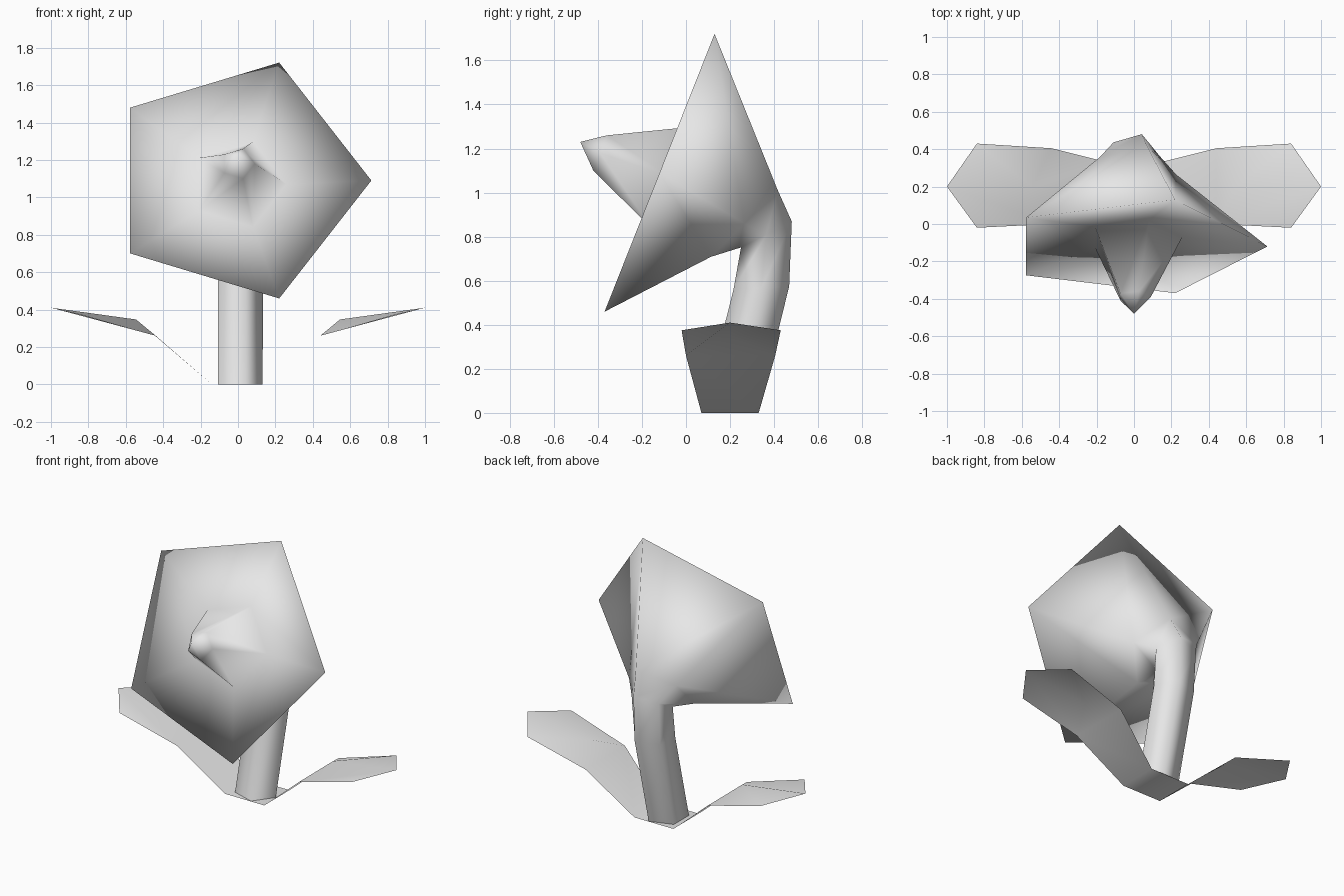
import bpy
import bmesh
from math import sin, cos, radians, tau

cube = bpy.data.objects.get("Cube")
if cube:
    bpy.data.objects.remove(cube, do_unlink=True)

SIDES = 5

# One plain grey for everything
grey = bpy.data.materials.new("plain_grey")
grey.use_nodes = True
colour = (0.8, 0.8, 0.8, 1.0)
grey.diffuse_color = colour
grey.node_tree.nodes["Principled BSDF"].inputs["Base Color"].default_value = colour


def finish(name, bm):
    """Turn a bmesh into a smooth shaded object."""
    mesh = bpy.data.meshes.new(name)
    for face in bm.faces:
        face.smooth = True
    bm.to_mesh(mesh)
    bm.free()
    mesh.materials.append(grey)
    obj = bpy.data.objects.new(name, mesh)
    bpy.context.collection.objects.link(obj)
    return obj


def ring(bm, y, z, radius, tilt):
    """Five-sided ring whose rear side is lifted by the tilt in degrees."""
    t = radians(tilt)
    verts = []
    for i in range(SIDES):
        a = tau * i / SIDES
        s = radius * sin(a)
        verts.append(bm.verts.new((radius * cos(a), y + s * cos(t), z + s * sin(t))))
    return verts


# Stem, bell, inner floor and pistil as one continuous tube: y, z, radius, tilt
sections = [
    (0.20, 0.00, 0.132, 0),      # stem foot
    (0.342, 0.567, 0.133, 3),    # stem middle
    (0.365, 0.81, 0.136, 27),    # stem neck
    (0.265, 0.86, 0.225, 45),    # bell shoulder
    (-0.12, 1.09, 0.713, 68.4),  # petal rim
    (-0.07, 1.07, 0.258, 68.4),  # pistil base
    (-0.39, 1.18, 0.09, 69),     # pistil end
]
bm = bmesh.new()
rings = [ring(bm, *s) for s in sections]
for low, high in zip(rings, rings[1:]):
    for i in range(SIDES):
        j = (i + 1) % SIDES
        bm.faces.new((low[i], low[j], high[j], high[i]))
tip = bm.verts.new((0, -0.48, 1.23))
for i in range(SIDES):
    bm.faces.new((rings[-1][i], rings[-1][(i + 1) % SIDES], tip))
finish("flower", bm)

# Pair of folded leaves joined by a flat strip under the stem
bm = bmesh.new()
bases = []
for side in (1, -1):
    def point(x, y, z):
        return bm.verts.new((side * x, y, z))

    base = [point(0.14, 0.07, 0), point(0.14, 0.33, 0)]
    near = [point(0.44, 0.0, 0.26), point(0.84, -0.02, 0.375)]
    far = [point(0.44, 0.405, 0.26), point(0.84, 0.43, 0.375)]
    ridge = point(0.545, 0.2, 0.347)
    end = point(1.0, 0.2, 0.41)
    bm.faces.new((base[0], near[0], ridge, far[0], base[1]))
    bm.faces.new((near[0], near[1], end, ridge))
    bm.faces.new((ridge, end, far[1], far[0]))
    bases.append(base)
right, left = bases
bm.faces.new((left[0], right[0], right[1], left[1]))
for face in bm.faces:
    face.normal_update()
    if face.normal.z < 0:
        face.normal_flip()
finish("leaves", bm)
